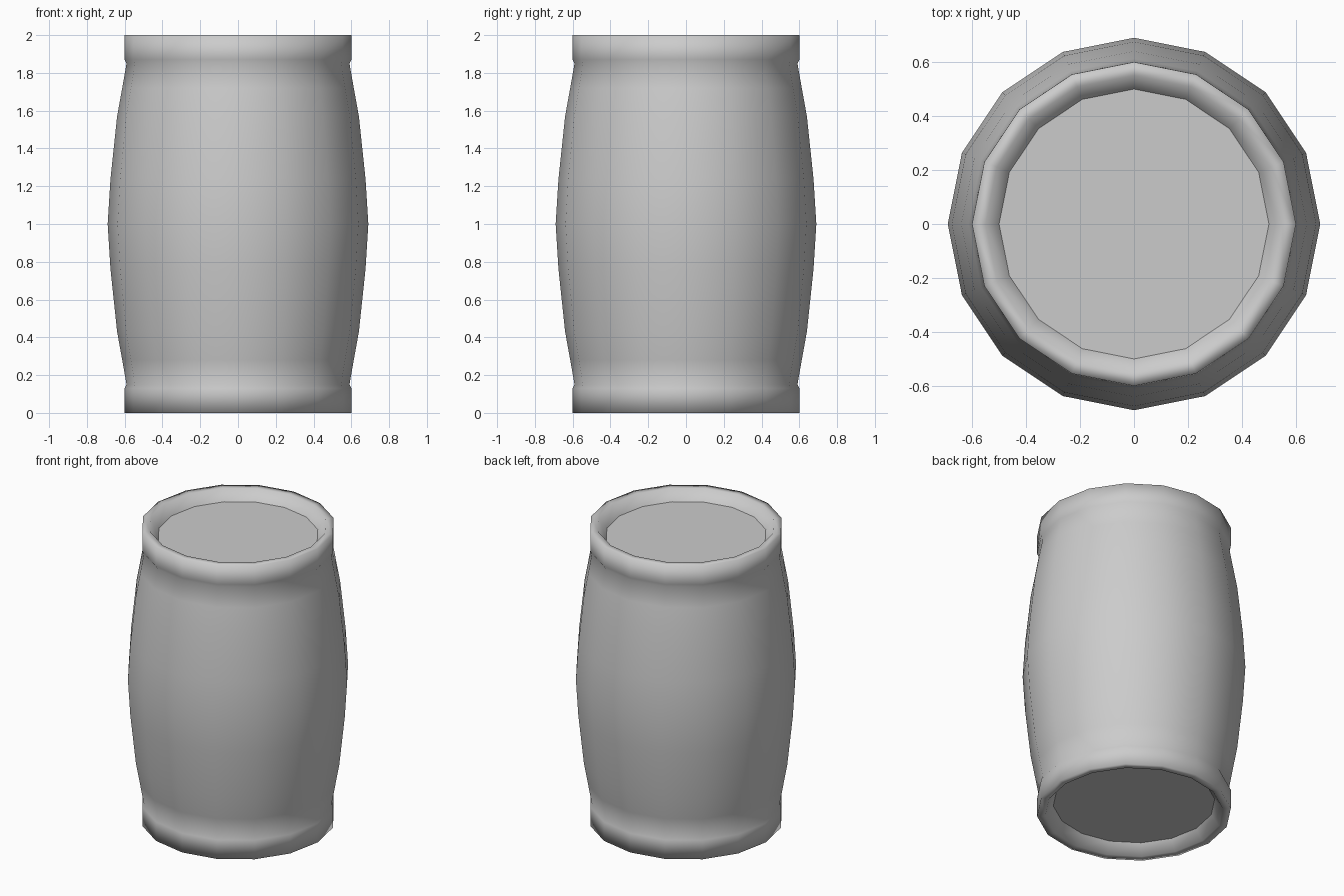
import bpy, bmesh
from math import cos, sin, tau

if "Cube" in bpy.data.objects:
    bpy.data.objects.remove(bpy.data.objects["Cube"])

SIDES = 16


def ring(bm, r, z):
    return [bm.verts.new((r * cos(tau * i / SIDES), r * sin(tau * i / SIDES), z))
            for i in range(SIDES)]


def finish(bm, name, smooth):
    bmesh.ops.recalc_face_normals(bm, faces=bm.faces)
    for f in bm.faces:
        f.smooth = smooth
    mesh = bpy.data.meshes.new(name)
    bm.to_mesh(mesh)
    bm.free()
    obj = bpy.data.objects.new(name, mesh)
    bpy.context.collection.objects.link(obj)
    return obj


# Lower half profile (radius, height): recessed edge, rim, notch, bulging staves
half = [(0.50, 0.07), (0.55, 0.0), (0.60, 0.0), (0.60, 0.13), (0.59, 0.15),
        (0.613, 0.28), (0.64, 0.43), (0.675, 0.76)]
profile = half + [(0.69, 1.0)] + [(r, 2 - z) for r, z in reversed(half)]

# Barrel shell with both rims
bm = bmesh.new()
rings = [ring(bm, r, z) for r, z in profile]
for a, b in zip(rings, rings[1:]):
    for i in range(SIDES):
        j = (i + 1) % SIDES
        bm.faces.new((a[i], a[j], b[j], b[i]))
finish(bm, "barrel_body", True)

# Flat recessed lids
for name, z, up in (("bottom_lid", 0.07, False), ("top_lid", 1.93, True)):
    bm = bmesh.new()
    verts = ring(bm, 0.50, z)
    bm.faces.new(verts if up else verts[::-1])
    mesh = bpy.data.meshes.new(name)
    bm.to_mesh(mesh)
    bm.free()
    bpy.context.collection.objects.link(bpy.data.objects.new(name, mesh))
